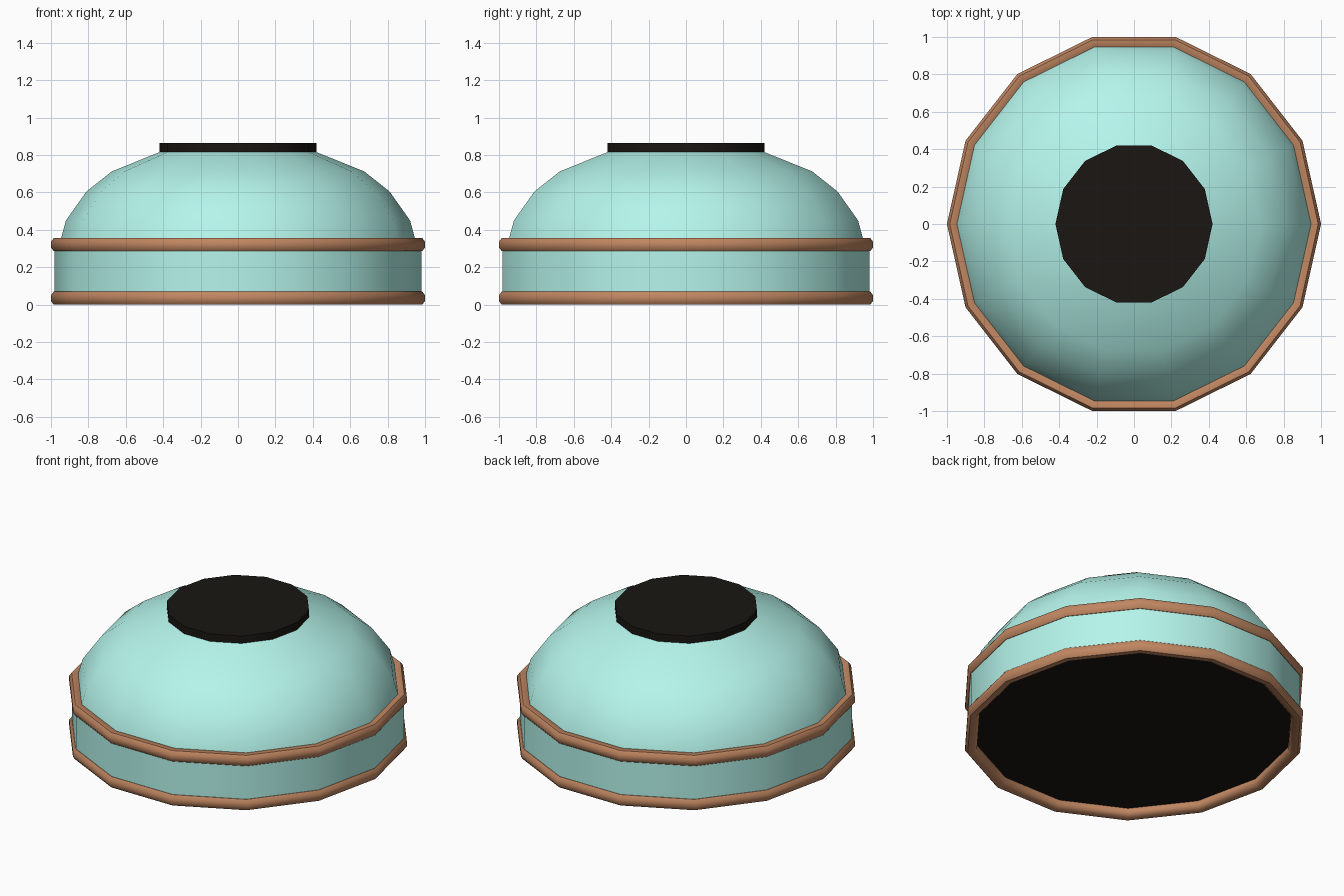
import bpy, bmesh, math

if "Cube" in bpy.data.objects:
    bpy.data.objects.remove(bpy.data.objects["Cube"])

SIDES = 14
Y_SCALE = 1 / math.sin(math.radians(540 / 7))  # full depth equals full width


def material(name, rgb):
    m = bpy.data.materials.new(name)
    m.diffuse_color = (*rgb, 1)
    m.use_nodes = True
    m.node_tree.nodes["Principled BSDF"].inputs["Base Color"].default_value = m.diffuse_color
    return m


glass = material("teal_glass", (0.46, 0.91, 0.83))
copper = material("copper", (0.53, 0.24, 0.12))
black = material("black", (0.01, 0.008, 0.006))


def lathe(name, profile, mat, closed=False, caps=False, angle=35):
    """Spin a (radius, z) profile into a 14-sided body."""
    bm = bmesh.new()
    rings = []
    for r, z in profile:
        rings.append([bm.verts.new((r * math.cos(math.tau * i / SIDES),
                                    r * Y_SCALE * math.sin(math.tau * i / SIDES), z))
                      for i in range(SIDES)])
    pairs = list(zip(rings, rings[1:]))
    if closed:
        pairs.append((rings[-1], rings[0]))
    for a, b in pairs:
        for i in range(SIDES):
            j = (i + 1) % SIDES
            bm.faces.new((a[i], a[j], b[j], b[i]))
    if caps:
        bm.faces.new(rings[0][::-1])
        bm.faces.new(rings[-1])
    bmesh.ops.recalc_face_normals(bm, faces=bm.faces)
    mesh = bpy.data.meshes.new(name)
    bm.to_mesh(mesh)
    bm.free()
    obj = bpy.data.objects.new(name, mesh)
    bpy.context.collection.objects.link(obj)
    mesh.materials.append(mat)
    bpy.ops.object.select_all(action='DESELECT')
    obj.select_set(True)
    bpy.context.view_layer.objects.active = obj
    bpy.ops.object.shade_smooth_by_angle(angle=math.radians(angle))
    return obj


# Glass: straight side wall and dome
lathe("side_wall", [(0.982, 0.04), (0.982, 0.32)], glass)
lathe("dome", [(0.95, 0.34), (0.92, 0.45), (0.81, 0.605), (0.675, 0.712), (0.42, 0.815)], glass)

# Bevelled copper rims
ring = [(0.985, 0), (1, 0.02), (1, 0.05), (0.985, 0.07),
        (0.95, 0.07), (0.93, 0.05), (0.93, 0.02), (0.95, 0)]
for name, z0 in (("lower_rim", 0), ("upper_rim", 0.286)):
    lathe(name, [(r, z + z0) for r, z in ring], copper, closed=True, angle=50)

# Black cap and recessed base plate
lathe("top_cap", [(0.42, 0.812), (0.42, 0.863)], black, caps=True)
lathe("base_plate", [(0.94, 0.05), (0.94, 0.065)], black, caps=True)
